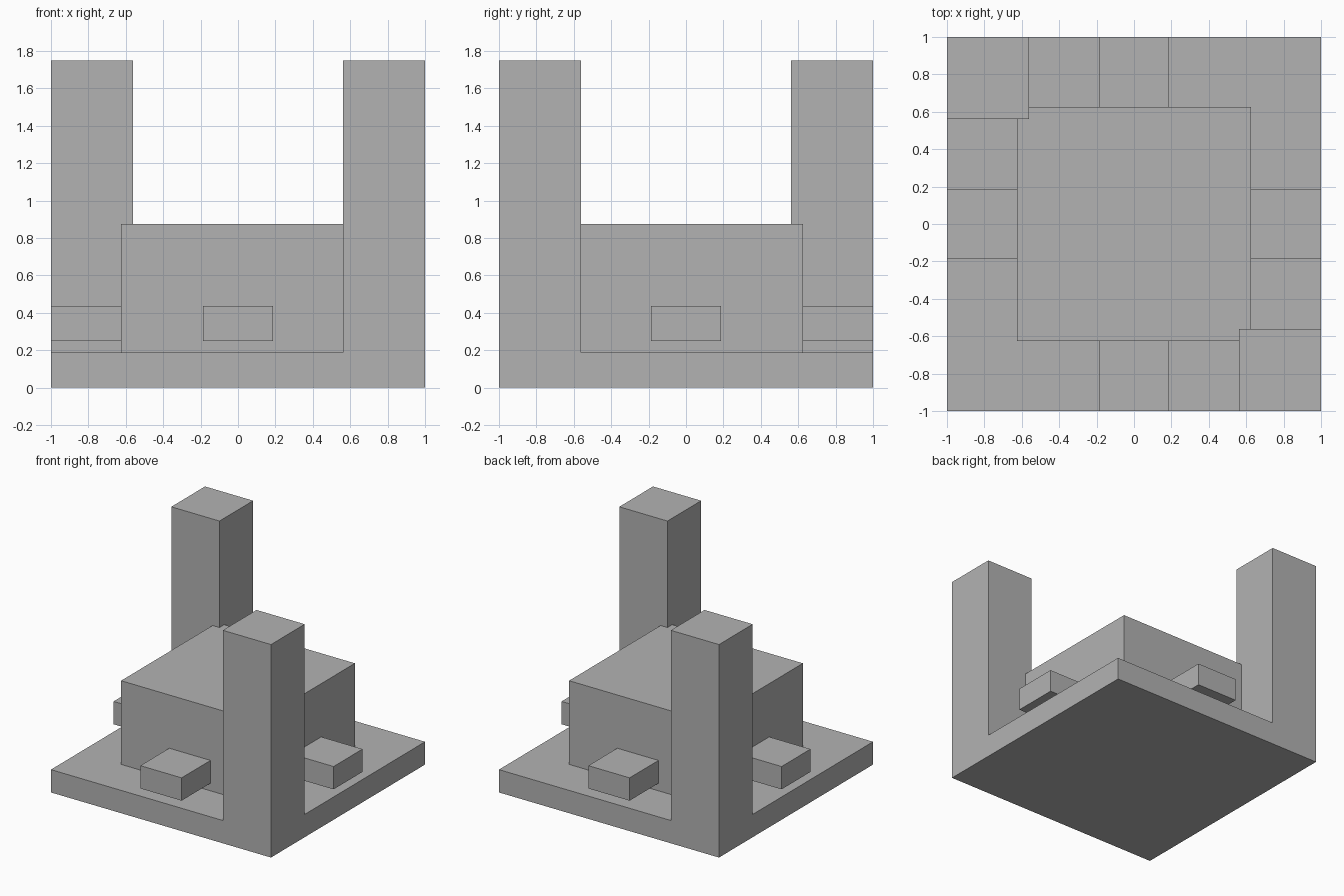
import bpy, bmesh, math
from mathutils import Matrix, Vector

cube = bpy.data.objects.get("Cube")
if cube:
    bpy.data.objects.remove(cube, do_unlink=True)

BASE_TOP, BODY_TOP, POST_TOP = 0.1875, 0.875, 1.75
POST_INNER, BODY_HALF = 0.5625, 0.625

grey = bpy.data.materials.new("plain grey")
grey.use_nodes = True
colour = (0.45, 0.45, 0.45, 1.0)
grey.diffuse_color = colour
grey.node_tree.nodes["Principled BSDF"].inputs["Base Color"].default_value = colour


def finish(name, bm):
    bmesh.ops.recalc_face_normals(bm, faces=bm.faces)
    mesh = bpy.data.meshes.new(name)
    bm.to_mesh(mesh)
    bm.free()
    mesh.materials.append(grey)
    obj = bpy.data.objects.new(name, mesh)
    bpy.context.collection.objects.link(obj)
    return obj


def box(name, lo, hi, turn=0.0):
    """Box between two corners, turned about the z axis."""
    lo, hi = Vector(lo), Vector(hi)
    bm = bmesh.new()
    bmesh.ops.create_cube(bm, size=1)
    bmesh.ops.scale(bm, vec=hi - lo, verts=bm.verts)
    bmesh.ops.translate(bm, vec=(lo + hi) / 2, verts=bm.verts)
    bmesh.ops.rotate(bm, cent=(0, 0, 0), matrix=Matrix.Rotation(turn, 3, 'Z'), verts=bm.verts)
    return finish(name, bm)


def extrude_up(bm, faces, height):
    new = bmesh.ops.extrude_face_region(bm, geom=faces)["geom"]
    verts = [g for g in new if isinstance(g, bmesh.types.BMVert)]
    bmesh.ops.translate(bm, vec=(0, 0, height), verts=verts)
    return [g for g in new if isinstance(g, bmesh.types.BMFace)]


# Base slab with two posts raised from opposite corners
bm = bmesh.new()
bmesh.ops.create_grid(bm, x_segments=3, y_segments=3, size=1)
for v in bm.verts:
    for i in (0, 1):
        if abs(v.co[i]) < 0.9:
            v.co[i] = math.copysign(POST_INNER, v.co[i])
top = extrude_up(bm, bm.faces[:], BASE_TOP)
corners = [f for f in top if f.calc_center_median().x * f.calc_center_median().y < -0.3]
for face in corners:
    extrude_up(bm, [face], POST_TOP - BASE_TOP)
bmesh.ops.recalc_face_normals(bm, faces=bm.faces)
bmesh.ops.dissolve_limit(bm, angle_limit=0.01, verts=bm.verts, edges=bm.edges)
finish("base_with_corner_posts", bm)

# Central block
box("central_block", (-BODY_HALF, -BODY_HALF, BASE_TOP), (BODY_HALF, BODY_HALF, BODY_TOP))

# One stub on the middle of each side
for i, side in enumerate(("left", "back", "right", "front")):
    box(side + "_stub", (BODY_HALF, -0.1875, 0.25), (1, 0.1875, 0.4375), i * math.pi / 2)
